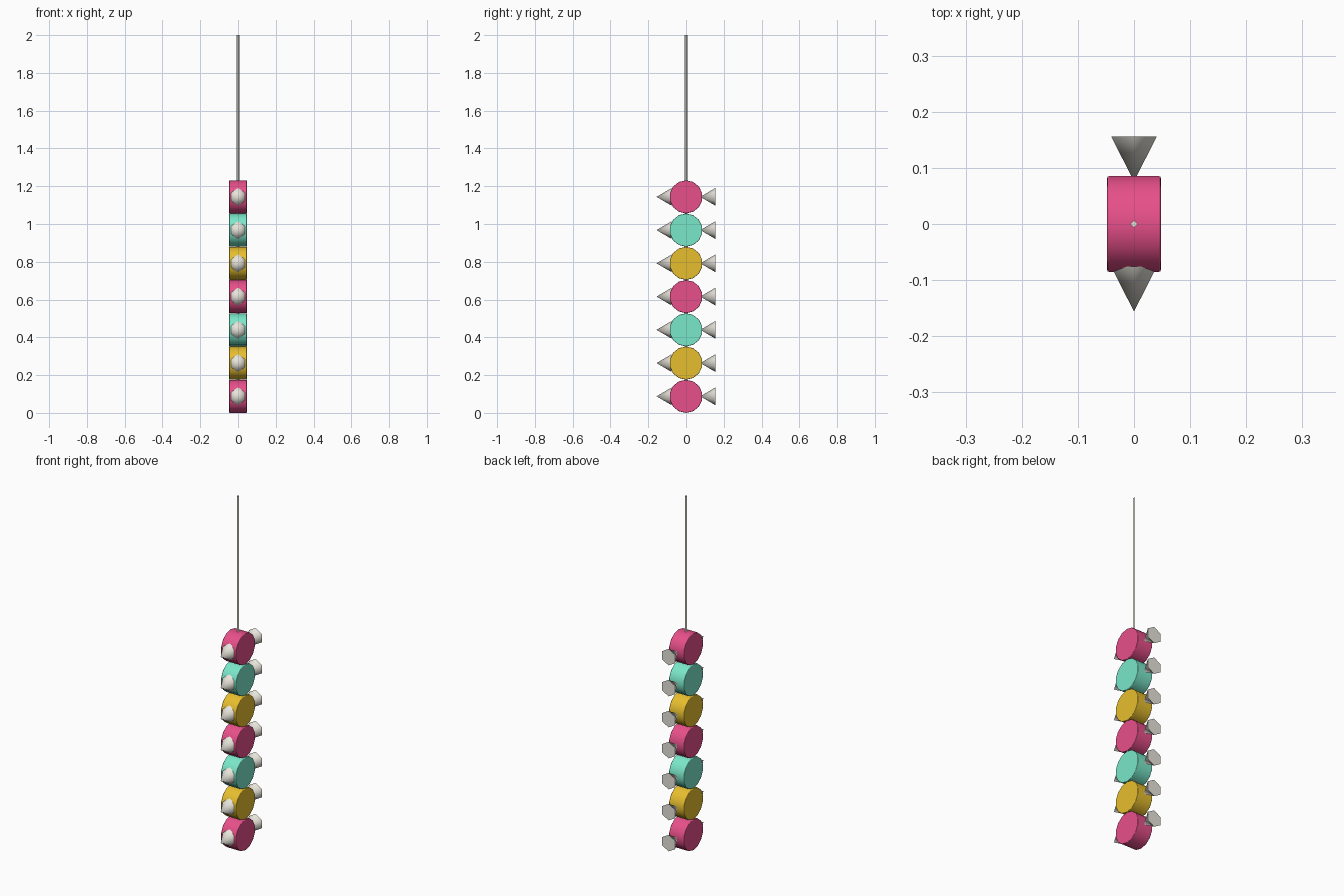
import bpy
from math import pi, radians

cube = bpy.data.objects.get("Cube")
if cube:
    bpy.data.objects.remove(cube, do_unlink=True)


def material(name, rgb):
    mat = bpy.data.materials.new(name)
    mat.use_nodes = True
    mat.diffuse_color = (*rgb, 1)
    mat.node_tree.nodes["Principled BSDF"].inputs["Base Color"].default_value = (*rgb, 1)
    return mat


pink = material("pink", (0.85, 0.084, 0.27))
gold = material("gold", (0.87, 0.56, 0.03))
mint = material("mint", (0.2, 0.82, 0.6))
wrapper = material("pale wrapper", (0.83, 0.81, 0.73))

COUNT = 7
SPACING = 0.176
RADIUS = 0.0877


def finish(name, mat):
    obj = bpy.context.object
    obj.name = name
    obj.data.materials.append(mat)
    return obj


# Round sweets, lying on their side
def sweet(i, z, mat):
    bpy.ops.mesh.primitive_cylinder_add(vertices=14, radius=RADIUS, depth=0.096,
                                        location=(0, 0, z), rotation=(pi / 2, 0, pi / 2))
    obj = finish(f"sweet_{i}", mat)
    bpy.ops.object.shade_smooth()
    bevel = obj.modifiers.new("soft rim", 'BEVEL')
    bevel.width = 0.004
    bevel.segments = 2
    bevel.limit_method = 'ANGLE'
    bevel.angle_limit = radians(40)
    bevel.harden_normals = True


# Six-sided wrapper twists, both pointing forward, softly shaded
def twist(name, y, z):
    bpy.ops.mesh.primitive_cone_add(vertices=6, radius1=0.047, radius2=0, depth=0.08,
                                    location=(0, y, z), rotation=(pi / 2, 0, 0))
    finish(name, wrapper)
    bpy.ops.object.shade_smooth_by_angle(angle=radians(65))


for i in range(COUNT):
    z = RADIUS + i * SPACING
    sweet(i + 1, z, (pink, gold, mint)[i % 3])
    twist(f"front_twist_{i + 1}", -0.116, z)
    twist(f"back_twist_{i + 1}", 0.116, z)

# Square string running through the sweets
bpy.ops.mesh.primitive_cylinder_add(vertices=4, radius=0.007, depth=1.95,
                                    location=(0, 0, 1.025))
finish("string", wrapper)
